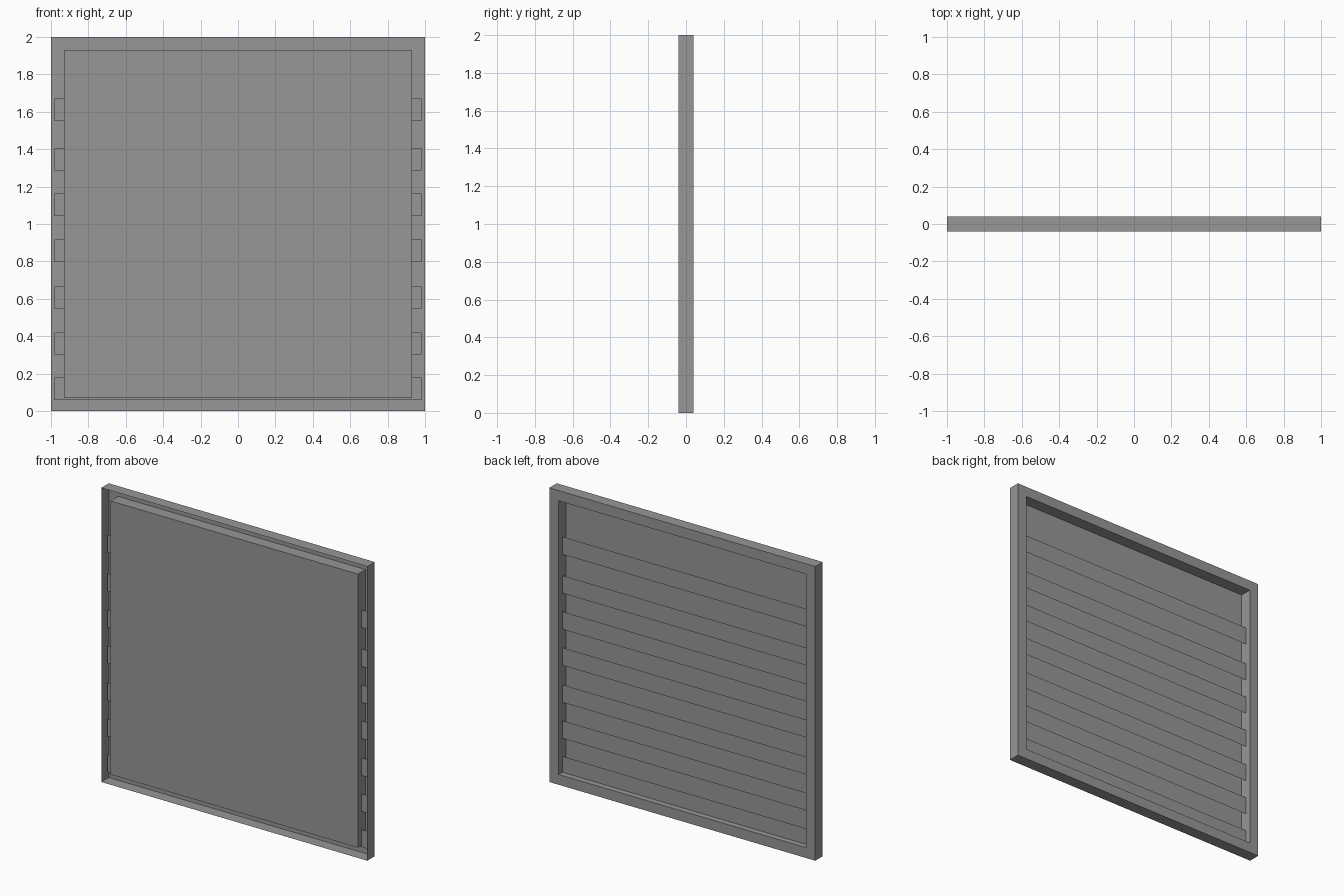
import bpy
import bmesh

cube = bpy.data.objects.get("Cube")
if cube:
    bpy.data.objects.remove(cube)

grey = bpy.data.materials.new("grey")
grey.use_nodes = True
COLOUR = (0.31, 0.31, 0.31, 1)
grey.diffuse_color = COLOUR
grey.node_tree.nodes["Principled BSDF"].inputs["Base Color"].default_value = COLOUR

BACK, FRONT = 0.04, -0.04
OUTER, INNER = 1.0, 0.93      # half widths of the rim and the opening
PANEL_Y = FRONT - 0.001


def rectangle(bm, half_w, z0, z1, y):
    """Corner vertices, anticlockwise as seen from the back."""
    return [bm.verts.new((x, y, z)) for x, z in
            ((half_w, z0), (-half_w, z0), (-half_w, z1), (half_w, z1))]


def finish(bm, name):
    mesh = bpy.data.meshes.new(name)
    bm.to_mesh(mesh)
    bm.free()
    obj = bpy.data.objects.new(name, mesh)
    mesh.materials.append(grey)
    bpy.context.collection.objects.link(obj)
    return obj


def square_sheet(name, steps):
    """Bridge concentric squares, given as (half width, y), into a thin sheet."""
    bm = bmesh.new()
    loops = [rectangle(bm, h, 1 - h, 1 + h, y) for h, y in steps]
    for a, b in zip(loops, loops[1:]):
        for i in range(4):
            j = (i + 1) % 4
            bm.faces.new((a[i], a[j], b[j], b[i]))
    return bm, loops


# Folded frame: outer wall, back rim and the wall of the opening
bm, loops = square_sheet("frame", [(OUTER, FRONT), (OUTER, BACK),
                                   (INNER, BACK), (INNER, PANEL_Y)])
finish(bm, "frame")

# Front panel closing the opening
bm = bmesh.new()
bm.faces.new(rectangle(bm, INNER, 1 - INNER, 1 + INNER, PANEL_Y))
finish(bm, "front_panel")

# Thin slats across the middle of the depth, running through the side walls
for n, z in enumerate((0.118, 0.361, 0.605, 0.857, 1.102, 1.347, 1.611), 1):
    bm = bmesh.new()
    bm.faces.new(rectangle(bm, 0.98, z - 0.06, z + 0.06, 0))
    finish(bm, f"slat_{n}")
